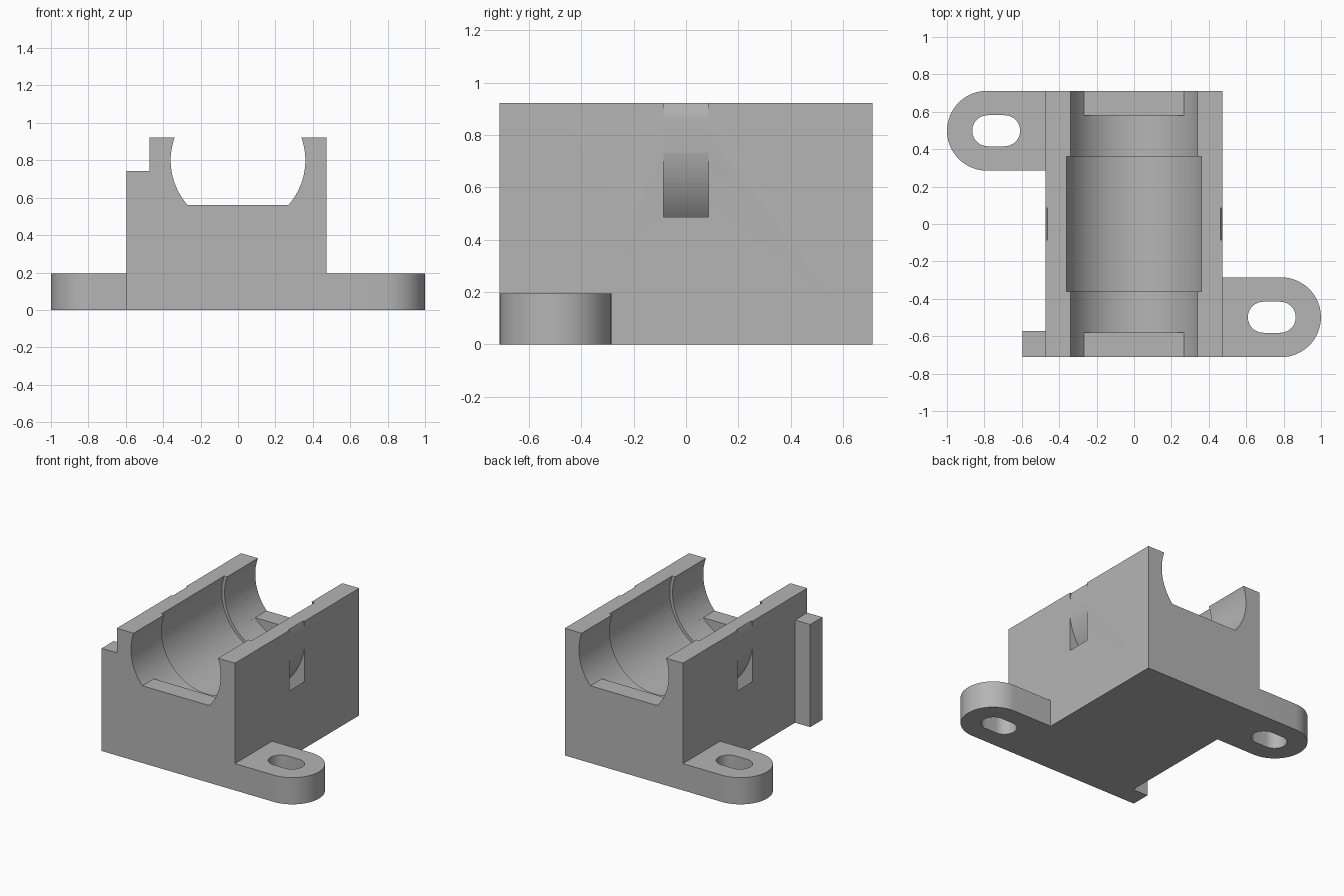
import bpy, bmesh, math
from mathutils import Vector

if "Cube" in bpy.data.objects:
    bpy.data.objects.remove(bpy.data.objects["Cube"])

HX, HY, TOP = 0.474, 0.712, 0.922      # half width, half length, height of the block
CZ = 0.8                               # height of the bore axis

grey = bpy.data.materials.new("light grey")
grey.diffuse_color = (0.46, 0.46, 0.46, 1)
grey.use_nodes = True
grey.node_tree.nodes["Principled BSDF"].inputs["Base Color"].default_value = grey.diffuse_color


def prism(name, outline, lo, hi, axis="Z"):
    """Extrude a closed outline along Z (x, y points) or along Y (x, z points)."""
    bm = bmesh.new()
    place = (lambda a, b, h: (a, b, h)) if axis == "Z" else (lambda a, b, h: (a, h, b))
    face = bm.faces.new([bm.verts.new(place(a, b, lo)) for a, b in outline])
    new = bmesh.ops.extrude_face_region(bm, geom=[face])["geom"]
    shift = Vector(place(0, 0, hi - lo))
    bmesh.ops.translate(bm, vec=shift, verts=[v for v in new if isinstance(v, bmesh.types.BMVert)])
    bmesh.ops.recalc_face_normals(bm, faces=bm.faces)
    mesh = bpy.data.meshes.new(name)
    bm.to_mesh(mesh)
    bm.free()
    obj = bpy.data.objects.new(name, mesh)
    bpy.context.collection.objects.link(obj)
    mesh.materials.append(grey)
    return obj


def box(x0, x1, y0, y1):
    return [(x0, y0), (x1, y0), (x1, y1), (x0, y1)]


def arc(cx, cy, r, a0, a1, n):
    return [(cx + r * math.cos(math.radians(a0 + (a1 - a0) * i / n)),
             cy + r * math.sin(math.radians(a0 + (a1 - a0) * i / n))) for i in range(n + 1)]


def circle(r):
    return arc(0, CZ, r, 0, 360, 128)[:-1]


def combine(target, other, operation):
    """Apply a boolean and remove the helper."""
    mod = target.modifiers.new("join", "BOOLEAN")
    mod.operation, mod.object, mod.solver = operation, other, "EXACT"
    bpy.context.view_layer.objects.active = target
    bpy.ops.object.modifier_apply(modifier=mod.name)
    bpy.data.objects.remove(other)


# Main block and the corner tab on its left side
body = prism("bearing_block", box(-HX, HX, -HY, HY), 0, TOP)
combine(body, prism("corner_tab", box(-0.595, -0.4, -HY, -0.573), 0, 0.744), "UNION")

# Two mounting ears at opposite corners, each with an oblong hole
for s in (1, -1):
    ear_outline = [(0.4, -0.712)] + arc(0.786, -0.4985, 0.2135, -90, 90, 32) + [(0.4, -0.285)]
    hole_outline = arc(0.782, -0.4985, 0.083, -90, 90, 20) + arc(0.692, -0.4985, 0.083, 90, 270, 20)
    ear = prism("mounting_ear", [(s * x, s * y) for x, y in ear_outline], 0, 0.194)
    hole = prism("hole", [(s * x, s * y) for x, y in hole_outline], -0.1, 0.4)
    combine(ear, hole, "DIFFERENCE")
    combine(body, ear, "UNION")

# Bore: flat-bottomed at the ends, round inside, wider in the middle
half = math.degrees(math.asin((CZ - 0.56) / 0.36))
end_outline = arc(0, CZ, 0.36, -half, 180 + half, 96)
combine(body, prism("end_cutter", end_outline, -1, 1, "Y"), "DIFFERENCE")
combine(body, prism("bore_cutter", circle(0.36), -0.58, 0.58, "Y"), "DIFFERENCE")
combine(body, prism("middle_cutter", circle(0.382), -0.36, 0.36, "Y"), "DIFFERENCE")

# Curved strap channel that passes under the bore and opens on both sides
channel = prism("strap_channel", circle(0.569), -0.086, 0.086, "Y")
combine(channel, prism("channel_core", circle(0.479), -0.2, 0.2, "Y"), "DIFFERENCE")
combine(body, channel, "DIFFERENCE")

# Smooth curved walls, keep corners sharp
bpy.ops.object.select_all(action="DESELECT")
body.select_set(True)
bpy.context.view_layer.objects.active = body
bpy.ops.object.shade_smooth_by_angle(angle=math.radians(25))
